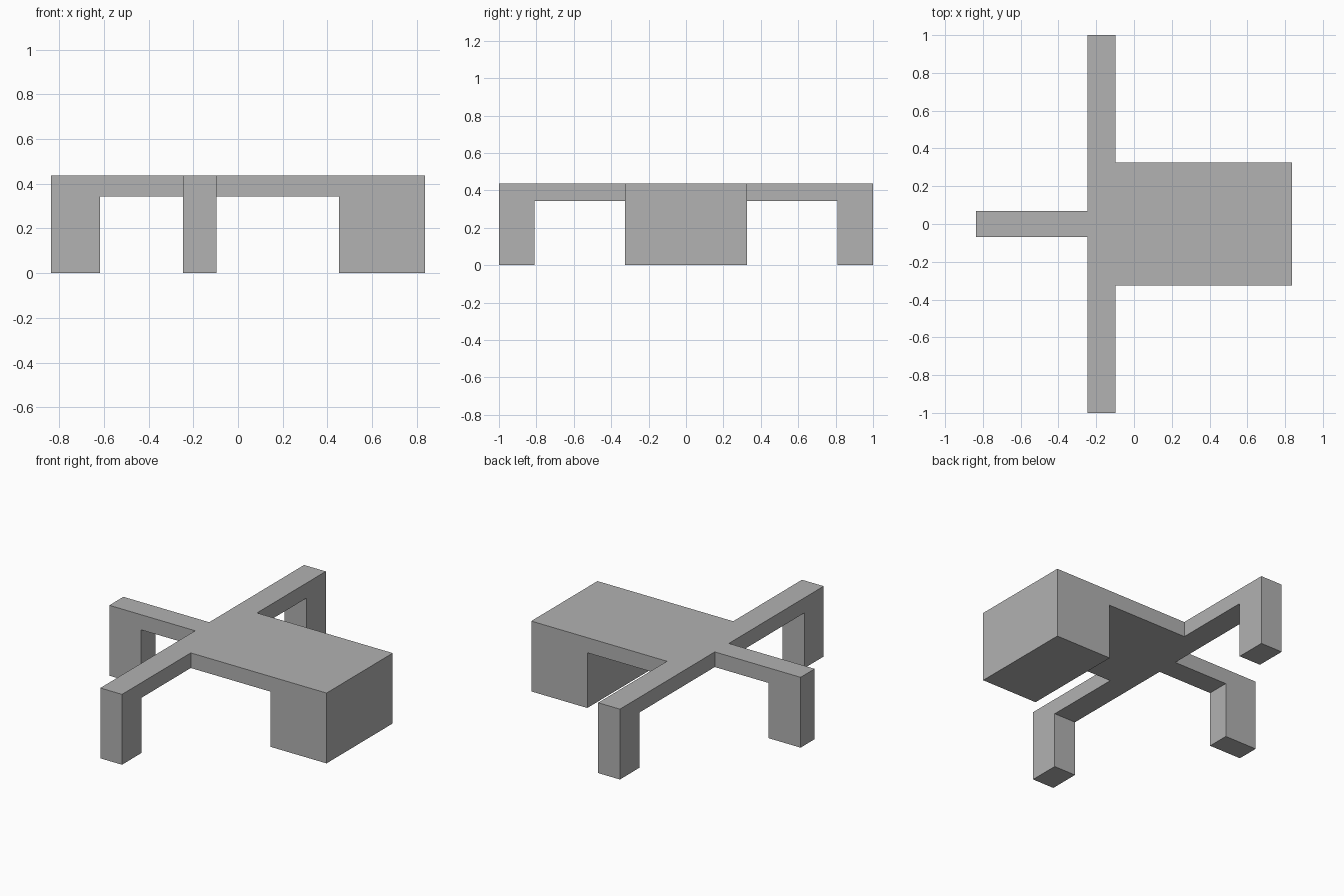
import bpy
import bmesh
import math

cube = bpy.data.objects.get("Cube")
if cube:
    bpy.data.objects.remove(cube, do_unlink=True)

# Main levels and plan limits
TOP, UNDER = 0.437, 0.343
X_END, X_FOOT, X_BAR0, X_BAR1, X_BLOCK = 0.836, -0.617, -0.246, -0.097, 0.451
Y_ARM, Y_BODY, Y_FOOT, Y_END = 0.069, 0.325, 0.81, 1.0

xs = [-X_END, X_FOOT, X_BAR0, X_BAR1, X_BLOCK, X_END]
half = [Y_ARM, Y_BODY, Y_FOOT, Y_END]
ys = [-y for y in reversed(half)] + half


def in_deck(x, y):
    """Cross bar, rear arm and wide body in plan."""
    if x < X_BAR0:
        return abs(y) < Y_ARM
    return x < X_BAR1 or abs(y) < Y_BODY


def is_foot(x, y):
    """Places where the deck reaches the ground."""
    return x < X_FOOT or abs(y) > Y_FOOT or x > X_BLOCK


def extrude(bm, faces, dz):
    result = bmesh.ops.extrude_face_region(bm, geom=faces)["geom"]
    verts = [g for g in result if isinstance(g, bmesh.types.BMVert)]
    bmesh.ops.translate(bm, verts=verts, vec=(0, 0, dz))


# Plan of the deck, laid out at its underside
bm = bmesh.new()
for x0, x1 in zip(xs, xs[1:]):
    for y0, y1 in zip(ys, ys[1:]):
        if in_deck((x0 + x1) / 2, (y0 + y1) / 2):
            corners = [(x0, y0), (x1, y0), (x1, y1), (x0, y1)]
            bm.faces.new([bm.verts.new((x, y, UNDER)) for x, y in corners])
bmesh.ops.remove_doubles(bm, verts=bm.verts, dist=1e-4)

# Deck thickness: the plan is extruded up, keeping an underside
plan = list(bm.faces)
result = bmesh.ops.extrude_face_region(bm, geom=plan, use_keep_orig=True)["geom"]
upper = [g for g in result if isinstance(g, bmesh.types.BMVert)]
bmesh.ops.translate(bm, verts=upper, vec=(0, 0, TOP - UNDER))

# Feet and end block: pulled down from the underside
feet = [f for f in plan
        if is_foot(*f.calc_center_median().xy)]
extrude(bm, feet, -UNDER)
bmesh.ops.delete(bm, geom=[f for f in feet if f.is_valid], context="FACES_ONLY")

# Merge flat regions into clean faces
bmesh.ops.recalc_face_normals(bm, faces=bm.faces)
bmesh.ops.dissolve_limit(bm, angle_limit=math.radians(1),
                         verts=bm.verts, edges=bm.edges)

mesh = bpy.data.meshes.new("cross_stand")
bm.to_mesh(mesh)
bm.free()
stand = bpy.data.objects.new("cross_stand", mesh)
bpy.context.scene.collection.objects.link(stand)

# Plain grey
grey = bpy.data.materials.new("grey")
grey.use_nodes = True
colour = (0.445, 0.445, 0.445, 1)
grey.diffuse_color = colour
grey.node_tree.nodes["Principled BSDF"].inputs["Base Color"].default_value = colour
mesh.materials.append(grey)
